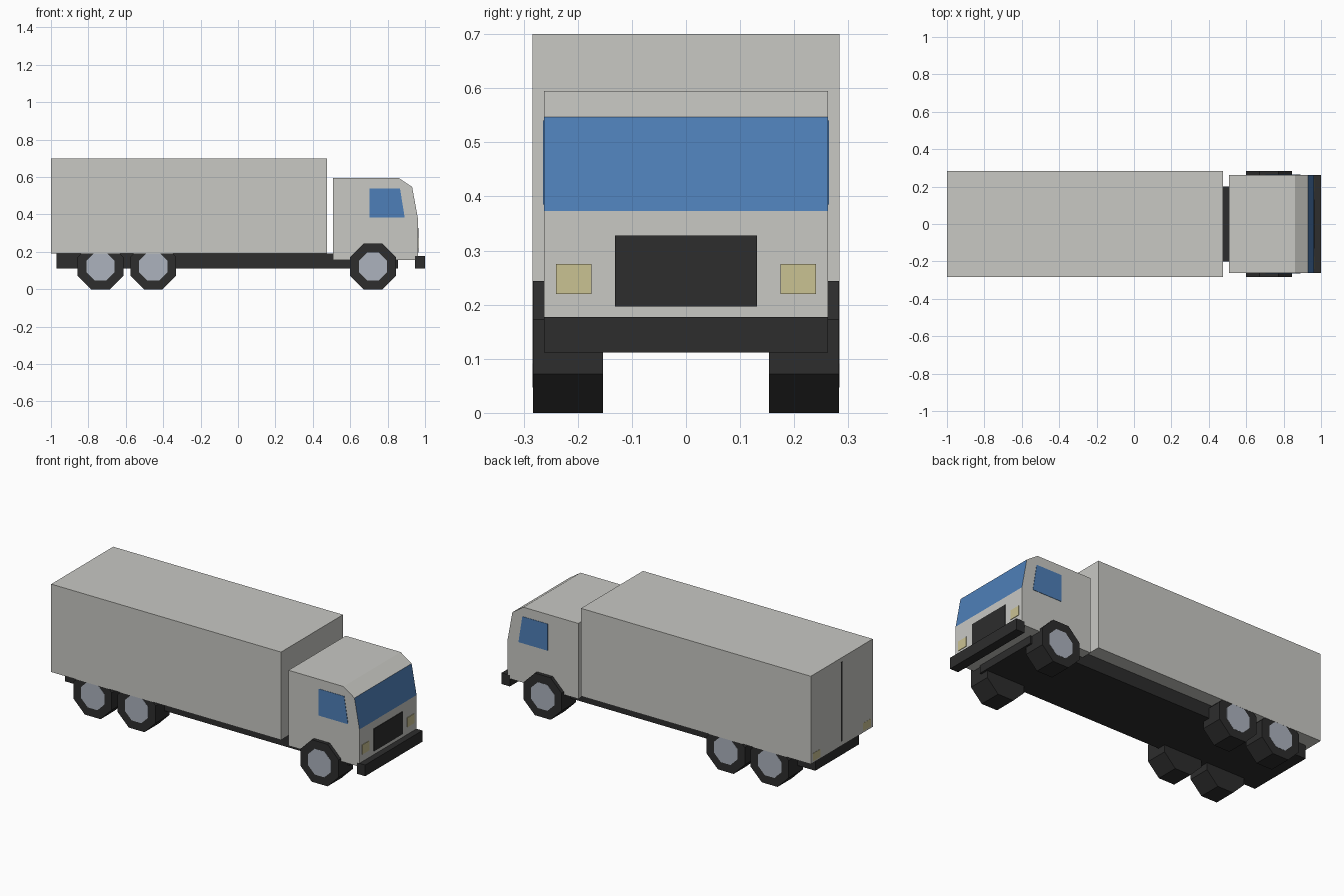
import bpy, bmesh, math

cube = bpy.data.objects.get("Cube")
if cube:
    bpy.data.objects.remove(cube, do_unlink=True)


def material(name, r, g, b):
    m = bpy.data.materials.new(name)
    m.use_nodes = True
    m.diffuse_color = (r, g, b, 1)
    m.node_tree.nodes["Principled BSDF"].inputs["Base Color"].default_value = (r, g, b, 1)
    return m


body = material("light grey paint", 0.58, 0.58, 0.55)
glass = material("blue glass", 0.076, 0.212, 0.479)
dark = material("dark rubber", 0.026, 0.026, 0.026)
metal = material("wheel metal", 0.413, 0.445, 0.509)
lamp = material("pale yellow lamp", 0.59, 0.54, 0.287)


def prism(name, profile, y0, y1, *mats):
    """Extrude an x-z outline along y."""
    bm = bmesh.new()
    base = bm.faces.new([bm.verts.new((x, y0, z)) for x, z in profile])
    ext = bmesh.ops.extrude_face_region(bm, geom=[base])
    moved = [v for v in ext["geom"] if isinstance(v, bmesh.types.BMVert)]
    bmesh.ops.translate(bm, verts=moved, vec=(0, y1 - y0, 0))
    bmesh.ops.recalc_face_normals(bm, faces=bm.faces[:])
    mesh = bpy.data.meshes.new(name)
    bm.to_mesh(mesh)
    bm.free()
    for m in mats:
        mesh.materials.append(m)
    obj = bpy.data.objects.new(name, mesh)
    bpy.context.scene.collection.objects.link(obj)
    return obj


def box(name, x0, x1, y0, y1, z0, z1, mat):
    return prism(name, [(x0, z0), (x1, z0), (x1, z1), (x0, z1)], y0, y1, mat)


def octagon(x, z, apothem):
    r = apothem / math.cos(math.pi / 8)
    angles = [(i + 0.5) * math.pi / 4 for i in range(8)]
    return [(x + r * math.cos(a), z + r * math.sin(a)) for a in angles]


def span(side, a, b):
    return sorted((side * a, side * b))


# Frame, cargo box and bumper
box("chassis", -0.97, 0.855, -0.2, 0.2, 0.112, 0.19, dark)
box("cargo_box", -1, 0.475, -0.284, 0.284, 0.19, 0.7, body)
box("bumper", 0.947, 1, -0.262, 0.262, 0.112, 0.177, dark)

# Cab, with the sloping front face as windscreen
cab = prism("cab", [(0.508, 0.157), (0.963, 0.157), (0.963, 0.373),
                    (0.931, 0.547), (0.86, 0.595), (0.508, 0.595)],
            -0.262, 0.262, body, glass)
for face in cab.data.polygons:
    if 0.9 < face.normal.x < 0.995:
        face.material_index = 1

# Grille and rear door seam
box("grille", 0.96, 0.966, -0.131, 0.131, 0.197, 0.328, dark)
box("door_seam", -1.001, -0.998, -0.007, 0.007, 0.215, 0.675, dark)

# Paired parts
for side, label in ((1, "left"), (-1, "right")):
    prism("side_window_" + label,
          [(0.703, 0.385), (0.891, 0.385), (0.866, 0.54), (0.703, 0.54)],
          *span(side, 0.26, 0.264), glass)
    box("headlight_" + label, 0.96, 0.966, *span(side, 0.175, 0.24), 0.22, 0.275, lamp)
    box("tail_light_" + label, -1.001, -0.998, *span(side, 0.195, 0.265), 0.2, 0.245, lamp)
    for axle, x in (("front", 0.722), ("middle", -0.453), ("rear", -0.735)):
        prism(f"{axle}_wheel_{label}", octagon(x, 0.122, 0.122),
              *span(side, 0.153, 0.2825), dark)
        prism(f"{axle}_hub_{label}", octagon(x, 0.122, 0.075),
              *span(side, 0.28, 0.2835), metal)
